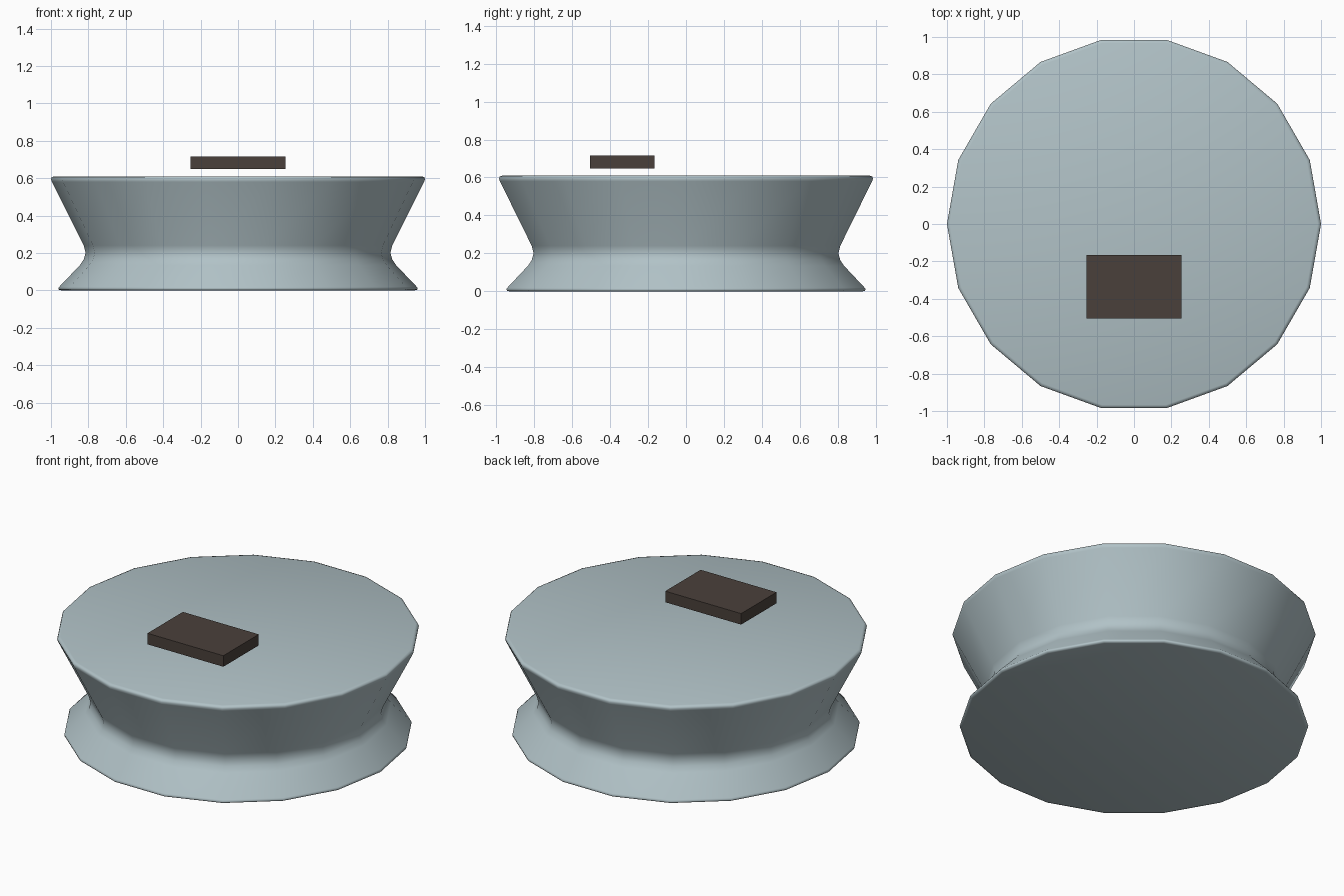
import bpy, bmesh, math
from mathutils import Matrix, Vector

cube = bpy.data.objects.get("Cube")
if cube:
    bpy.data.objects.remove(cube, do_unlink=True)


def material(name, rgb):
    mat = bpy.data.materials.new(name)
    mat.use_nodes = True
    color = (*rgb, 1.0)
    mat.diffuse_color = color
    mat.node_tree.nodes["Principled BSDF"].inputs["Base Color"].default_value = color
    return mat


def add_object(name, bm, mat):
    bmesh.ops.recalc_face_normals(bm, faces=bm.faces)
    mesh = bpy.data.meshes.new(name)
    bm.to_mesh(mesh)
    bm.free()
    mesh.materials.append(mat)
    obj = bpy.data.objects.new(name, mesh)
    bpy.context.collection.objects.link(obj)
    return obj


def lathe(name, profile, sides, mat):
    """Revolve (radius, height) points and cap both ends."""
    bm = bmesh.new()
    rings = []
    for r, z in profile:
        angles = [2 * math.pi * i / sides for i in range(sides)]
        rings.append([bm.verts.new((r * math.cos(a), r * math.sin(a), z)) for a in angles])
    for low, high in zip(rings, rings[1:]):
        for i in range(sides):
            j = (i + 1) % sides
            bm.faces.new((low[i], low[j], high[j], high[i]))
    bm.faces.new(rings[0])
    bm.faces.new(rings[-1])
    for face in bm.faces:
        face.smooth = True
    return add_object(name, bm, mat)


def box(name, low, high, mat):
    low, high = Vector(low), Vector(high)
    bm = bmesh.new()
    bmesh.ops.create_cube(bm, size=1, matrix=Matrix.Translation((low + high) / 2)
                          @ Matrix.Diagonal((*(high - low), 1)))
    return add_object(name, bm, mat)


stone = material("pale blue grey", (0.44, 0.54, 0.57))
dark = material("dark brown", (0.068, 0.051, 0.043))

# Waisted pedestal with softened rims and a rounded neck
profile = [(0.945, 0), (0.958, 0.004), (0.96, 0.012), (0.955, 0.02),
           (0.845, 0.135), (0.825, 0.165), (0.815, 0.2), (0.825, 0.24),
           (0.995, 0.58), (1.0, 0.594), (0.996, 0.605), (0.982, 0.61)]
lathe("pedestal", profile, 18, stone)

# Plaque hovering above the front of the top
box("plaque", (-0.255, -0.505, 0.648), (0.255, -0.165, 0.715), dark)
